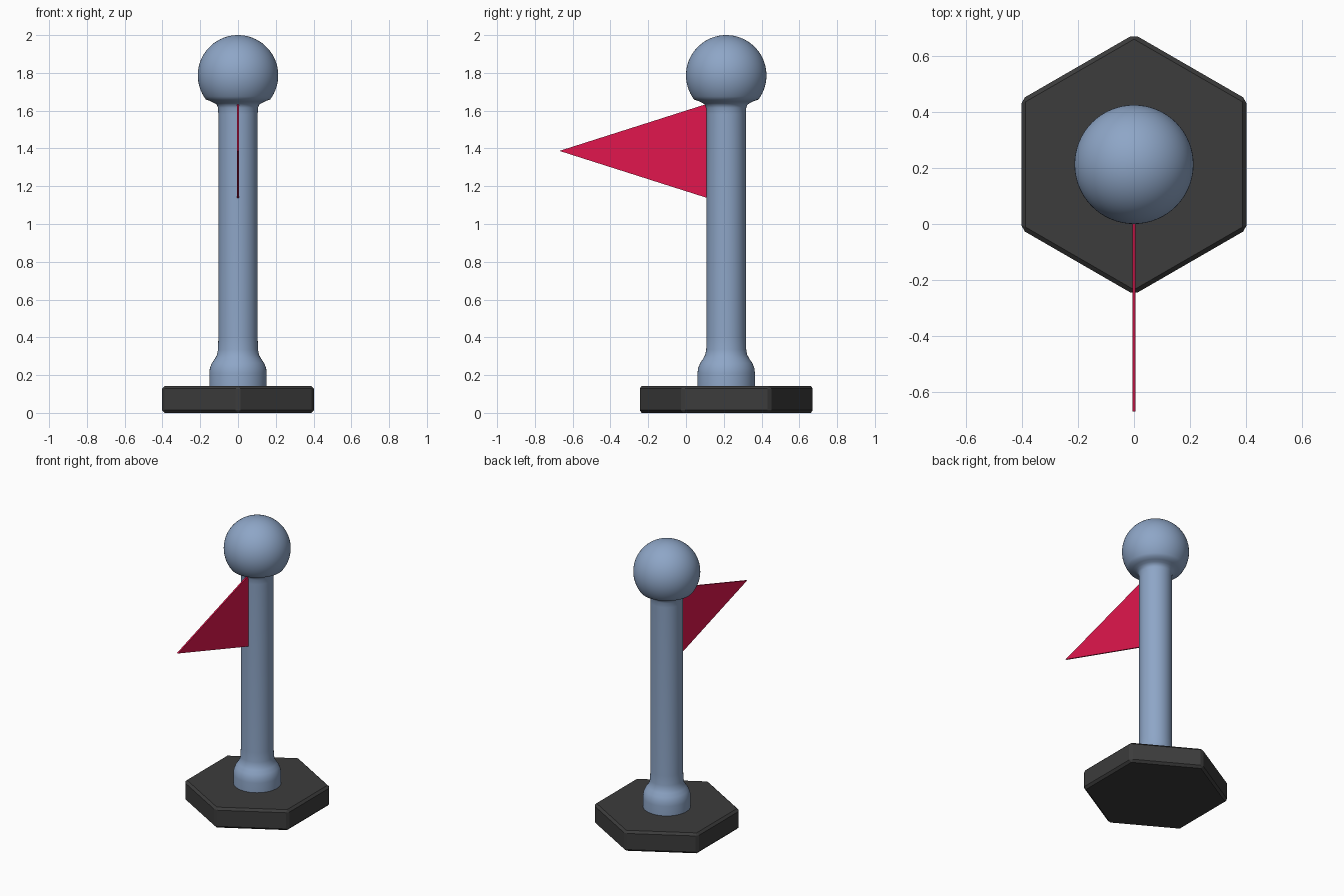
import bpy, bmesh, math

if "Cube" in bpy.data.objects:
    bpy.data.objects.remove(bpy.data.objects["Cube"])

CY = 0.213  # y of the pole axis


def material(name, rgb):
    m = bpy.data.materials.new(name)
    m.diffuse_color = (*rgb, 1)
    m.use_nodes = True
    m.node_tree.nodes["Principled BSDF"].inputs["Base Color"].default_value = m.diffuse_color
    return m


def make_object(name, bm, mat):
    bmesh.ops.recalc_face_normals(bm, faces=bm.faces)
    me = bpy.data.meshes.new(name)
    bm.to_mesh(me)
    bm.free()
    me.materials.append(mat)
    ob = bpy.data.objects.new(name, me)
    bpy.context.collection.objects.link(ob)
    return ob


def prism(bm, points, offset):
    face = bm.faces.new([bm.verts.new(p) for p in points])
    ext = bmesh.ops.extrude_face_region(bm, geom=[face])
    verts = [v for v in ext["geom"] if isinstance(v, bmesh.types.BMVert)]
    bmesh.ops.translate(bm, verts=verts, vec=offset)


blue = material("pole_blue", (0.27, 0.38, 0.57))
red = material("flag_red", (0.75, 0.008, 0.075))
dark = material("base_dark", (0.045, 0.045, 0.045))

# Hexagonal base with chamfered edges
bm = bmesh.new()
R = 0.403 / math.cos(math.pi / 6)
ring = [math.pi / 2 + i * math.pi / 3 for i in range(6)]
prism(bm, [(R * math.cos(a), CY + R * math.sin(a), 0) for a in ring], (0, 0, 0.143))
bmesh.ops.bevel(bm, geom=bm.edges[:], offset=0.015, segments=1, affect='EDGES')
make_object("base", bm, dark)

# Pole with foot collar, shaft and ball, turned from one profile
profile = [(0, 0.135), (0.152, 0.135), (0.152, 0.21), (0.149, 0.237), (0.138, 0.264),
           (0.122, 0.287), (0.111, 0.308), (0.106, 0.335), (0.104, 0.4), (0.104, 1.58),
           (0.106, 1.615), (0.112, 1.632), (0.127, 1.641), (0.145, 1.65)]
BALL_R, BALL_Z, STEPS = 0.213, 1.787, 24
start = math.radians(-37)
for i in range(STEPS + 1):
    a = start + (math.pi / 2 - start) * i / STEPS
    profile.append((BALL_R * math.cos(a) if i < STEPS else 0, BALL_Z + BALL_R * math.sin(a)))
bm = bmesh.new()
vs = [bm.verts.new((r, CY, z)) for r, z in profile]
edges = [bm.edges.new(p) for p in zip(vs, vs[1:])]
bmesh.ops.spin(bm, geom=vs + edges, cent=(0, CY, 0), axis=(0, 0, 1),
               angle=2 * math.pi, steps=64, use_duplicate=False)
bmesh.ops.remove_doubles(bm, verts=bm.verts[:], dist=0.0005)
pole = make_object("pole", bm, blue)
bpy.context.view_layer.objects.active = pole
pole.select_set(True)
bpy.ops.object.shade_smooth_by_angle(angle=math.radians(50))

# Thin triangular flag
bm = bmesh.new()
prism(bm, [(-0.005, 0.115, 1.637), (-0.005, -0.67, 1.387), (-0.005, 0.115, 1.137)],
      (0.01, 0, 0))
make_object("flag", bm, red)
